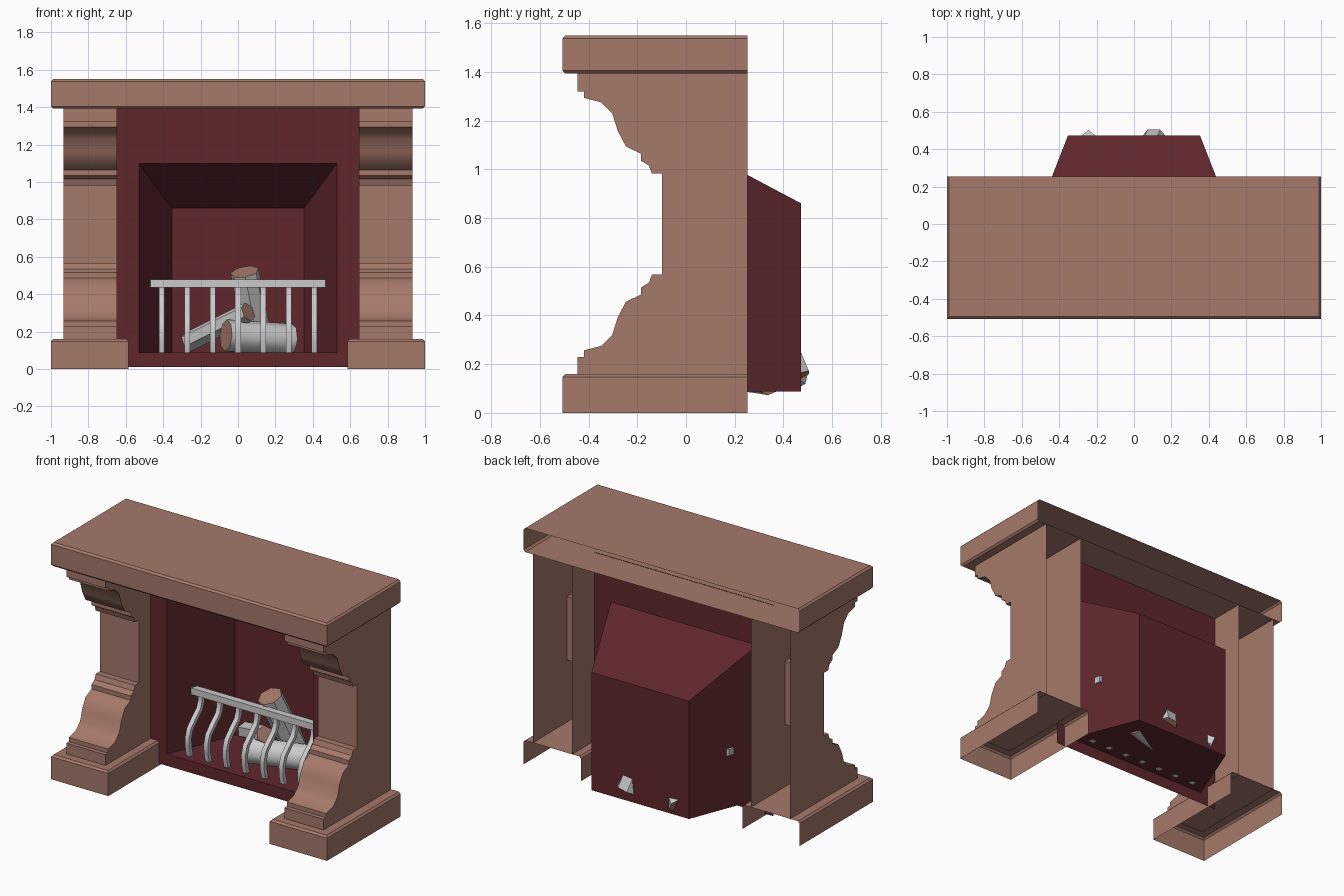
import bpy, bmesh, math
from mathutils import Vector

if "Cube" in bpy.data.objects:
    bpy.data.objects.remove(bpy.data.objects["Cube"])


def mat(name, col):
    m = bpy.data.materials.new(name)
    m.diffuse_color = (*col, 1)
    m.use_nodes = True
    m.node_tree.nodes["Principled BSDF"].inputs["Base Color"].default_value = m.diffuse_color
    return m


STONE = mat("stone", (0.38, 0.19, 0.145))
BRICK = mat("dark_brick", (0.115, 0.02, 0.024))
WOOD_END = mat("cut_wood", (0.38, 0.19, 0.145))
BARK = mat("bark_grey", (0.8, 0.8, 0.8))


def finish(name, bm, mats=(), mirror=False, smooth=None):
    me = bpy.data.meshes.new(name)
    bm.to_mesh(me)
    bm.free()
    ob = bpy.data.objects.new(name, me)
    bpy.context.collection.objects.link(ob)
    for m in mats:
        me.materials.append(m)
    if mirror:
        ob.modifiers.new("Mirror", 'MIRROR').use_mirror_merge = False
    if smooth:
        bpy.ops.object.select_all(action='DESELECT')
        ob.select_set(True)
        bpy.context.view_layer.objects.active = ob
        bpy.ops.object.shade_smooth_by_angle(angle=math.radians(smooth))
    return ob


def add_box(bm, lo, hi):
    verts = bmesh.ops.create_cube(bm, size=1)["verts"]
    for v in verts:
        v.co = [(lo[i] + hi[i]) / 2 + v.co[i] * (hi[i] - lo[i]) for i in range(3)]


def open_slab(name, lo, hi, bevel_z, open_z=(), **kw):
    """Box with chamfered horizontal rims, open at the back (and at open_z)."""
    bm = bmesh.new()
    add_box(bm, lo, hi)
    on = lambda item, axis, val: all(abs(v.co[axis] - val) < 1e-4 for v in item.verts)
    gone = [f for f in bm.faces if on(f, 1, hi[1]) or any(on(f, 2, z) for z in open_z)]
    bmesh.ops.delete(bm, geom=gone, context='FACES')
    rim = [e for e in bm.edges if any(on(e, 2, z) for z in bevel_z) and not on(e, 1, hi[1])]
    bmesh.ops.bevel(bm, geom=rim, offset=0.012, segments=1, affect='EDGES')
    return finish(name, bm, [STONE], **kw)


# Mantel shelf and plinths
open_slab("mantel_shelf", (-1, -0.507, 1.393), (1, 0.253, 1.55), (1.393, 1.55))
open_slab("plinths", (0.585, -0.507, 0), (1, 0.253, 0.16), (0.16,), (0,), mirror=True)

# Pillars: upper half of the bracket profile (y, z), reflected for the lower half
upper = [(0.253, 1.393), (-0.445, 1.393), (-0.445, 1.32), (-0.418, 1.32), (-0.418, 1.293),
         (-0.348, 1.275), (-0.303, 1.23), (-0.28, 1.157), (-0.246, 1.093), (-0.184, 1.064),
         (-0.184, 1.035), (-0.152, 1.015), (-0.14, 0.982), (-0.098, 0.982)]
profile = upper + [(y, 1.55 - z) for y, z in reversed(upper)]
bm = bmesh.new()
sides = [[bm.verts.new((x, y, z)) for y, z in profile] for x in (0.648, 0.932)]
inner, outer = sides
bm.faces.new(inner)
bm.faces.new(outer[::-1])
for i in range(1, len(profile) - 2):
    bm.faces.new((inner[i], outer[i], outer[i + 1], inner[i + 1]))
bmesh.ops.recalc_face_normals(bm, faces=bm.faces)
finish("pillars", bm, [STONE], mirror=True, smooth=38)

# Firebox: front surround, then the tapering hearth behind it
bm = bmesh.new()
rings = []
for x, y, z0, z1 in ((0.648, 0.02, 0.012, 1.395), (0.53, 0.02, 0.088, 1.1),
                     (0.353, 0.473, 0.088, 0.86)):
    rings.append([bm.verts.new(p) for p in ((-x, y, z0), (x, y, z0), (x, y, z1), (-x, y, z1))])
for a, b in zip(rings, rings[1:]):
    for i in range(4):
        j = (i + 1) % 4
        bm.faces.new((a[i], a[j], b[j], b[i]))
bm.faces.new(rings[-1])
finish("firebox", bm, [BRICK])

# Fire guard: top rail with bellied bars
bm = bmesh.new()
add_box(bm, (-0.47, 0.18, 0.435), (0.47, 0.225, 0.478))
finish("guard_rail", bm)

path = [(0.203, 0.44), (0.203, 0.40), (0.185, 0.355), (0.13, 0.305), (0.085, 0.26),
        (0.068, 0.205), (0.07, 0.15), (0.085, 0.083)]
bm = bmesh.new()
for k in range(-3, 4):
    prev = None
    for i, (y, z) in enumerate(path):
        a, b = path[max(i - 1, 0)], path[min(i + 1, len(path) - 1)]
        n = Vector((0, a[1] - b[1], b[0] - a[0])).normalized() * 0.014
        c = Vector((k * 0.136, y, z))
        side = Vector((0.015, 0, 0))
        ring = [bm.verts.new(c + p) for p in (-side - n, side - n, side + n, -side + n)]
        if prev:
            for q in range(4):
                r = (q + 1) % 4
                bm.faces.new((prev[q], prev[r], ring[r], ring[q]))
        else:
            bm.faces.new(ring)
        prev = ring
    bm.faces.new(prev[::-1])
bmesh.ops.recalc_face_normals(bm, faces=bm.faces)
finish("guard_bars", bm, smooth=35)


# Logs: faceted cylinders with cut-wood ends
def log(name, a, b, r, sides=8):
    a, b = Vector(a), Vector(b)
    bm = bmesh.new()
    bmesh.ops.create_cone(bm, cap_ends=True, segments=sides, radius1=r, radius2=r,
                          depth=(b - a).length)
    for f in bm.faces:
        f.material_index = 1 if len(f.verts) == sides else 0
    bm.transform(Vector((b - a)).to_track_quat('Z', 'Y').to_matrix().to_4x4())
    bmesh.ops.translate(bm, verts=bm.verts, vec=(a + b) / 2)
    finish(name, bm, [BARK, WOOD_END], smooth=50)


log("log_lying", (-0.065, 0.19, 0.18), (0.285, 0.34, 0.158), 0.085)
log("log_slanted", (-0.265, 0.46, 0.145), (0.055, 0.2, 0.305), 0.054, 6)
log("log_leaning", (0.035, 0.28, 0.52), (0.11, 0.44, 0.14), 0.078, 7)
